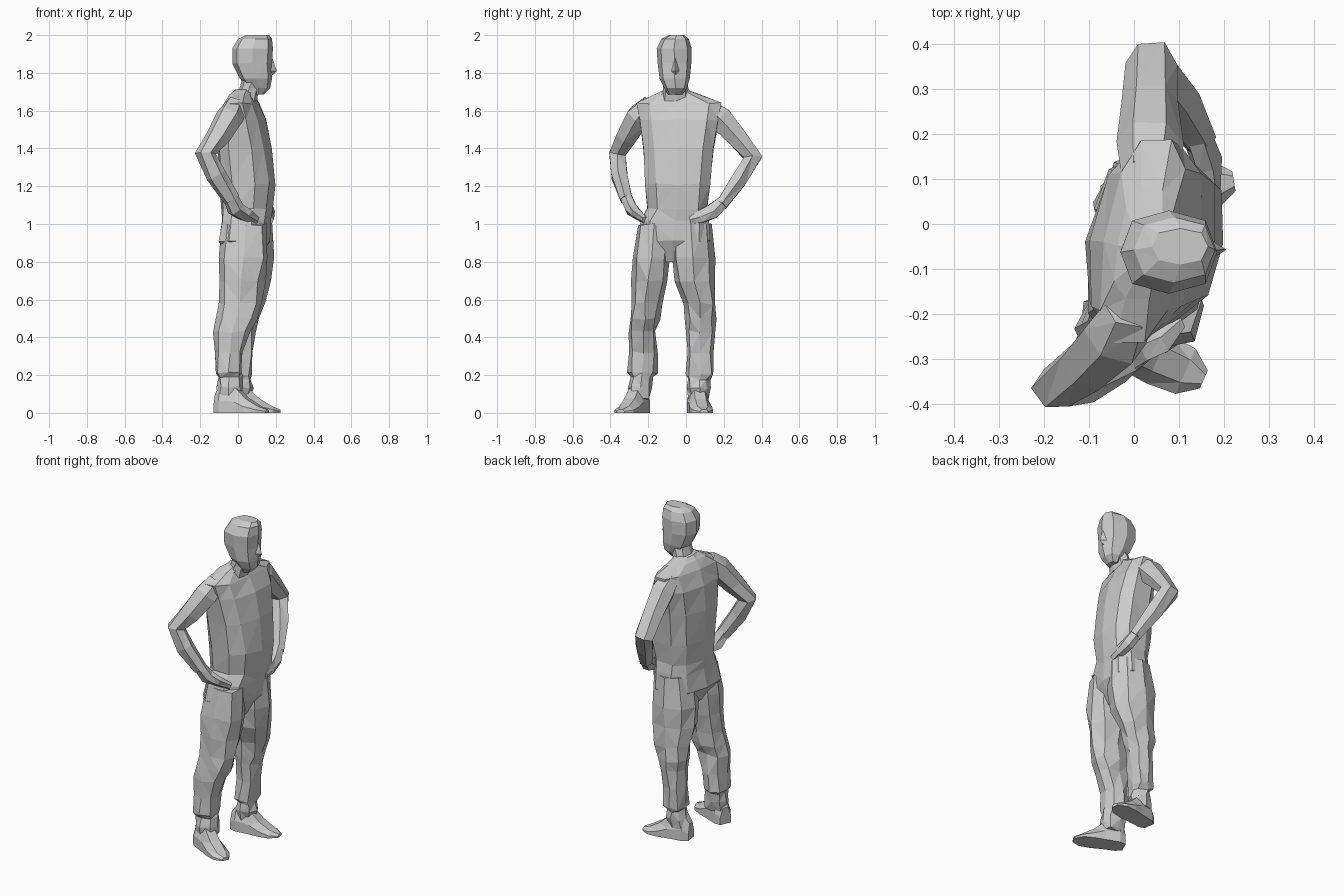
import bpy, bmesh, math, random
from mathutils import Vector

random.seed(4)


def skin_rings(name, rings, jitter=0.0):
    """Join equal-length point rings into a closed, flat-faceted mesh."""
    bm = bmesh.new()
    loops = [[bm.verts.new(p) for p in ring] for ring in rings]
    n = len(loops[0])
    for a, b in zip(loops, loops[1:]):
        for i in range(n):
            j = (i + 1) % n
            bm.faces.new((a[i], a[j], b[j], b[i]))
    bm.faces.new(loops[0][::-1])
    bm.faces.new(loops[-1])
    for v in bm.verts:
        v.co += Vector([random.uniform(-jitter, jitter) for _ in range(3)])
    bmesh.ops.triangulate(bm, faces=bm.faces[:])
    bmesh.ops.recalc_face_normals(bm, faces=bm.faces[:])
    me = bpy.data.meshes.new(name)
    bm.to_mesh(me)
    bm.free()
    ob = bpy.data.objects.new(name, me)
    bpy.context.collection.objects.link(ob)
    return ob


def rounded(a, power):
    c, s = math.cos(a), math.sin(a)
    return math.copysign(abs(c) ** power, c), math.copysign(abs(s) ** power, s)


def body_loft(name, rows, n=8, power=0.8, skew=0.0, jitter=0.0):
    """Rows are (z, back x, front x, low y, high y); skew turns the body."""
    rings = []
    for z, x0, x1, y0, y1 in rows:
        cx, cy = (x0 + x1) / 2, (y0 + y1) / 2
        ring = []
        for i in range(n):
            c, s = rounded(2 * math.pi * i / n, power)
            y = cy + s * (y1 - y0) / 2
            ring.append((cx + c * (x1 - x0) / 2 + skew * (y - cy), y, z))
        rings.append(ring)
    return skin_rings(name, rings, jitter)


def limb(name, path, n=6):
    """Tube along (point, x radius, side radius) entries."""
    pts = [Vector(p[0]) for p in path]
    rings = []
    for k, (p, ra, rb) in enumerate(path):
        t = (pts[min(k + 1, len(pts) - 1)] - pts[max(k - 1, 0)]).normalized()
        u = Vector((1, 0, 0))
        u = (u - t * t.dot(u)).normalized()
        v = t.cross(u)
        angles = [2 * math.pi * i / n for i in range(n)]
        rings.append([pts[k] + u * ra * math.cos(a) + v * rb * math.sin(a) for a in angles])
    return skin_rings(name, rings, 0.003)


def shoe(name, heel, toe):
    """Wedge-shaped shoe, widest at the ball of the foot."""
    heel, toe = Vector((*heel, 0)), Vector((*toe, 0))
    d = toe - heel
    side = Vector((-d.y, d.x, 0)).normalized()
    rings = []
    for t, w, h in [(0, .035, .10), (.12, .052, .15), (.42, .055, .13),
                    (.62, .06, .075), (.85, .055, .035), (1, .022, .018)]:
        c = heel + d * t
        up = Vector((0, 0, h))
        rings.append([c - side * w, c + side * w, c + side * w + up * .45,
                      c + side * w * .5 + up, c - side * w * .5 + up,
                      c - side * w + up * .45])
    return skin_rings(name, rings)


# Torso with hips, waist, chest and sloping shoulders
body_loft("torso", [
    (.80, -.04, .11, -.15, .00), (.91, -.10, .17, -.265, .135),
    (1.02, -.085, .175, -.25, .13), (1.08, -.085, .185, -.21, .12),
    (1.21, -.095, .20, -.22, .135), (1.40, -.105, .18, -.235, .15),
    (1.55, -.095, .145, -.255, .18), (1.64, -.065, .105, -.27, .195),
    (1.685, -.04, .085, -.17, .075), (1.71, -.01, .08, -.12, .01)],
    n=10, power=.75, skew=.14, jitter=.004)

# Neck
body_loft("neck", [(1.65, -.01, .10, -.13, .02), (1.72, .01, .11, -.12, .01),
                   (1.79, .03, .15, -.12, .0)], jitter=.002)

# Head with jaw, brow and crown
body_loft("head", [
    (1.685, .08, .135, -.095, -.02), (1.72, .05, .17, -.115, .005),
    (1.77, .01, .18, -.14, .02), (1.85, -.03, .18, -.15, .028),
    (1.93, -.03, .185, -.155, .03), (1.98, .0, .18, -.13, .015),
    (2.0, .04, .165, -.09, -.01)], power=.8)

# Nose
body_loft("nose", [(1.79, .14, .185, -.08, -.035), (1.81, .14, .205, -.078, -.036),
                   (1.88, .14, .182, -.065, -.05)], n=4, power=1)

# Arms bent with the hands resting on the hips
limb("right_arm", [
    ((-.01, -.19, 1.635), .06, .05), ((-.04, -.25, 1.57), .075, .075),
    ((-.105, -.315, 1.46), .065, .06), ((-.17, -.365, 1.37), .056, .05),
    ((-.115, -.355, 1.26), .055, .048), ((-.035, -.315, 1.13), .045, .038)])
limb("left_arm", [
    ((.03, .11, 1.62), .06, .05), ((.035, .18, 1.56), .075, .075),
    ((.035, .27, 1.46), .065, .062), ((.04, .355, 1.35), .058, .055),
    ((.09, .28, 1.23), .055, .048), ((.145, .185, 1.10), .042, .036)])
limb("right_hand", [
    ((-.045, -.32, 1.15), .038, .034), ((-.01, -.29, 1.08), .05, .035),
    ((.04, -.255, 1.05), .05, .03), ((.10, -.215, 1.02), .025, .02)])
limb("left_hand", [
    ((.14, .20, 1.12), .036, .034), ((.16, .14, 1.065), .035, .045),
    ((.17, .08, 1.04), .025, .04), ((.175, .02, 1.02), .012, .02)])

# Trouser legs with loose folds at knee and hem
body_loft("right_leg", [
    (1.0, -.08, .15, -.26, -.07), (.82, -.105, .16, -.285, -.085),
    (.70, -.10, .14, -.29, -.10), (.58, -.10, .12, -.295, -.13),
    (.50, -.12, .105, -.30, -.14), (.43, -.125, .06, -.30, -.16),
    (.32, -.12, .025, -.305, -.155), (.21, -.125, .02, -.31, -.155),
    (.19, -.11, .02, -.29, -.17), (.14, -.115, .025, -.30, -.18),
    (.07, -.11, .02, -.29, -.19)], jitter=.008)
body_loft("left_leg", [
    (1.0, -.06, .175, -.07, .13), (.82, -.09, .185, -.08, .15),
    (.70, -.085, .17, -.055, .15), (.58, -.065, .14, -.01, .155),
    (.50, -.06, .115, -.005, .155), (.43, -.05, .095, .005, .15),
    (.32, -.045, .08, .005, .15), (.20, -.05, .075, .0, .15),
    (.18, -.04, .065, .01, .125), (.13, -.045, .075, .005, .135),
    (.07, -.05, .06, .02, .12)], jitter=.008)

# Shoes, toes turned outward
shoe("right_shoe", (-.115, -.225), (.155, -.345))
shoe("left_shoe", (-.07, .05), (.222, .095))
